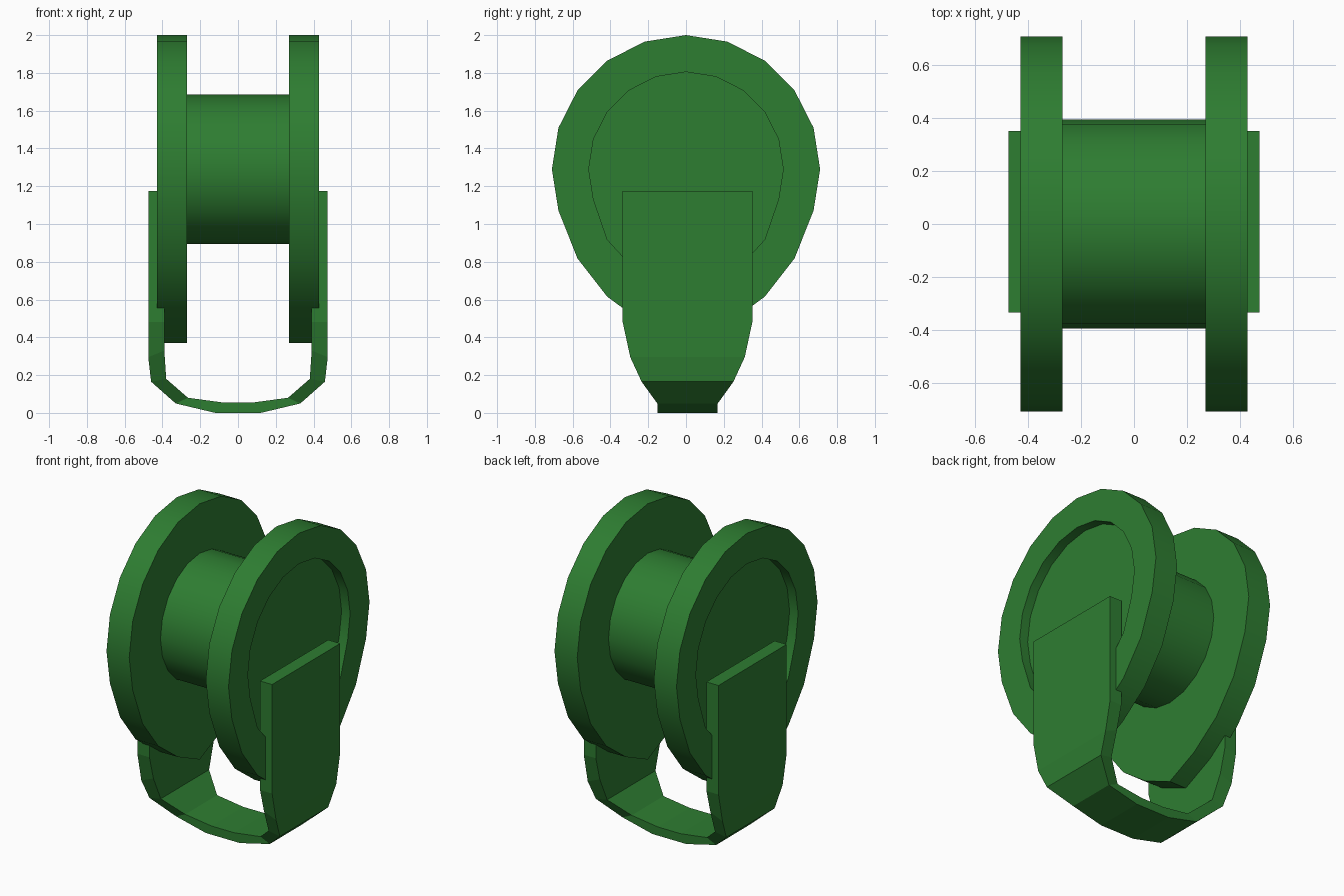
import bpy, bmesh, math

if "Cube" in bpy.data.objects:
    bpy.data.objects.remove(bpy.data.objects["Cube"])

green = bpy.data.materials.new("green")
green.diffuse_color = (0.027, 0.205, 0.031, 1)
green.use_nodes = True
green.node_tree.nodes["Principled BSDF"].inputs["Base Color"].default_value = green.diffuse_color
CZ = 1.29   # axle height
N = 20      # sides of the round parts


def finish(name, bm, smooth=False):
    bmesh.ops.recalc_face_normals(bm, faces=bm.faces)
    me = bpy.data.meshes.new(name)
    bm.to_mesh(me)
    bm.free()
    ob = bpy.data.objects.new(name, me)
    bpy.context.collection.objects.link(ob)
    me.materials.append(green)
    if smooth:
        bpy.ops.object.select_all(action='DESELECT')
        ob.select_set(True)
        bpy.context.view_layer.objects.active = ob
        bpy.ops.object.shade_smooth_by_angle(angle=math.radians(30))
    return ob


def skin(bm, rings, caps=True):
    # Join consecutive closed rings with quads
    vs = [[bm.verts.new(p) for p in r] for r in rings]
    n = len(vs[0])
    for a, b in zip(vs, vs[1:]):
        for i in range(n):
            j = (i + 1) % n
            bm.faces.new((a[i], a[j], b[j], b[i]))
    if caps:
        bm.faces.new(vs[0])
        bm.faces.new(vs[-1])


def ring(x, r, sag):
    # Circle around x whose lower half hangs down by the sag values
    pts = []
    for i in range(N):
        a = 2 * math.pi * i / N
        y, z = r * math.cos(a), r * math.sin(a)
        if z < -1e-6:
            k = i - N // 2
            z -= sag[min(k, N // 2 - k)]
        pts.append((x, y, CZ + z))
    return pts


ROUND = [0] * 6
RIM_SAG = [0, 0, 0.055, 0.10, 0.145, 0.21]
DISH_SAG = [0, 0, 0.07, 0.08, 0.11, 0.155]

# Hub drum between the flanges
bm = bmesh.new()
skin(bm, [ring(-0.275, 0.395, ROUND), ring(0.275, 0.395, ROUND)])
finish("hub", bm, True)

# Flanges with a dished outer face
for side, s in (("left", -1), ("right", 1)):
    bm = bmesh.new()
    skin(bm, [ring(s * 0.27, 0.71, RIM_SAG), ring(s * 0.43, 0.71, RIM_SAG),
              ring(s * 0.43, 0.515, DISH_SAG), ring(s * 0.37, 0.515, DISH_SAG)])
    finish(side + "_flange", bm, True)

# U-shaped strap: outer x, outer z, inner x, inner z, half width
half = [(0.475, 1.175, 0.39, 1.175, 0.343),
        (0.475, 0.48, 0.39, 0.48, 0.343),
        (0.475, 0.295, 0.39, 0.33, 0.303),
        (0.46, 0.165, 0.38, 0.18, 0.243),
        (0.33, 0.05, 0.265, 0.08, 0.16),
        (0.12, 0.0, 0.08, 0.055, 0.16)]
stations = half + [(-a, b, -c, d, w) for a, b, c, d, w in reversed(half)]
bm = bmesh.new()
Y = 0.008
skin(bm, [[(ox, Y - w, oz), (ox, Y + w, oz), (ix, Y + w, iz), (ix, Y - w, iz)]
          for ox, oz, ix, iz, w in stations])
finish("strap", bm)
